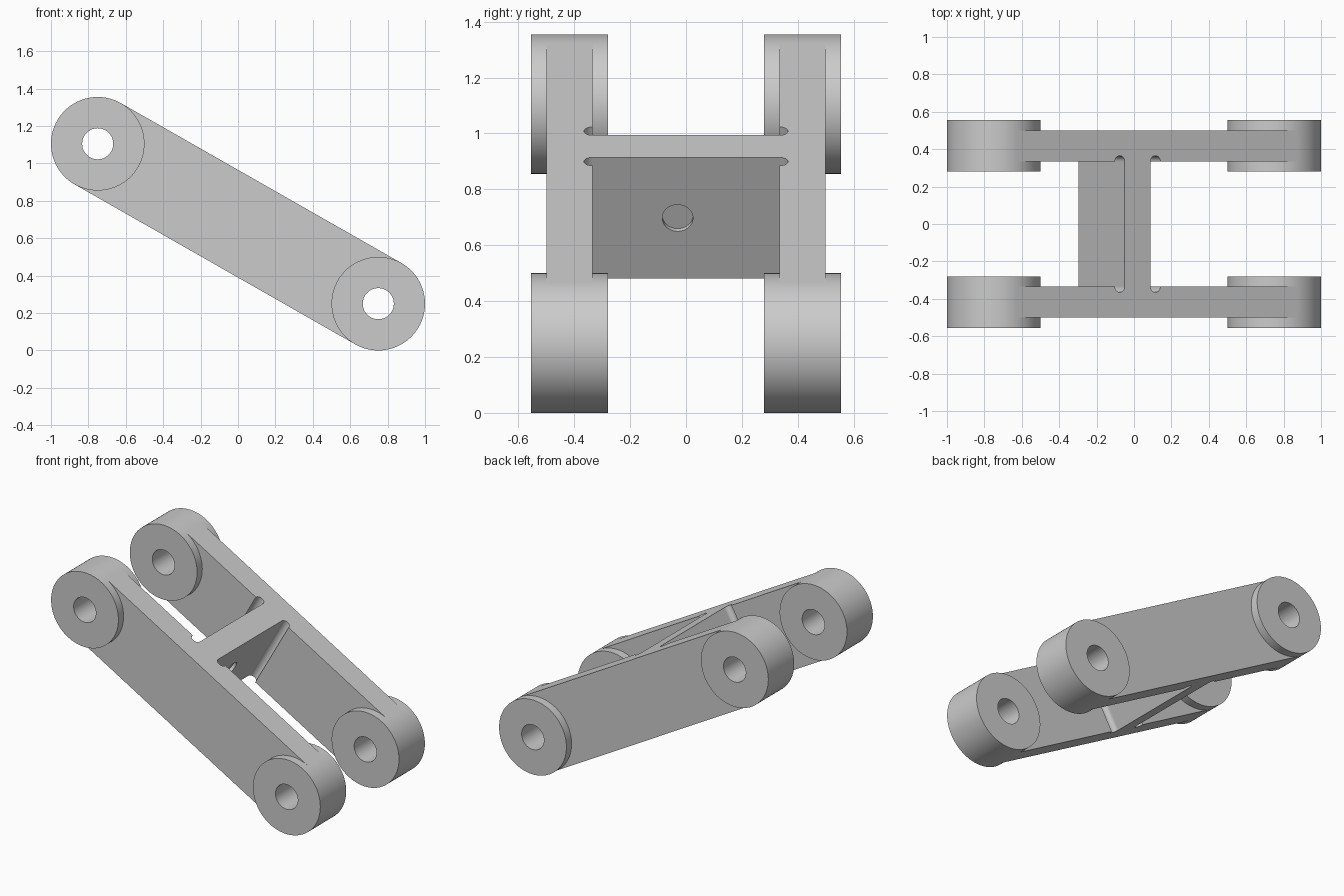
import bpy, bmesh
from math import pi, sin, cos, atan2, hypot
from mathutils import Matrix

if "Cube" in bpy.data.objects:
    bpy.data.objects.remove(bpy.data.objects["Cube"])

HALF = hypot(0.75, 0.4275)      # half distance between pivots
R, HOLE = 0.25, 0.083
Y_IN, Y_OUT = 0.335, 0.5        # side plate faces
# local frame: x along the link, z across it; tilted into place
TILT = Matrix.Translation((0, 0, 0.6775)) @ Matrix.Rotation(atan2(0.4275, 0.75), 4, 'Y')


def finish(name, bm):
    bmesh.ops.recalc_face_normals(bm, faces=bm.faces)
    me = bpy.data.meshes.new(name)
    bm.to_mesh(me)
    bm.free()
    ob = bpy.data.objects.new(name, me)
    bpy.context.collection.objects.link(ob)
    ob.matrix_world = TILT
    return ob


def smooth(ob):
    bpy.ops.object.select_all(action='DESELECT')
    ob.select_set(True)
    bpy.context.view_layer.objects.active = ob
    bpy.ops.object.shade_smooth_by_angle(angle=0.5)


def extrude_y(name, pts, y0, y1):
    bm = bmesh.new()
    f = bm.faces.new([bm.verts.new((x, y0, z)) for x, z in pts])
    ext = bmesh.ops.extrude_face_region(bm, geom=[f])['geom']
    bmesh.ops.translate(bm, vec=(0, y1 - y0, 0),
                        verts=[v for v in ext if isinstance(v, bmesh.types.BMVert)])
    return finish(name, bm)


def tube(name, cx, y0, y1, n=96):
    bm = bmesh.new()
    rings = [[bm.verts.new((cx + r * cos(2 * pi * i / n), y, r * sin(2 * pi * i / n)))
              for i in range(n)] for r, y in ((R, y0), (R, y1), (HOLE, y1), (HOLE, y0))]
    for k in range(4):
        a, b = rings[k], rings[(k + 1) % 4]
        for i in range(n):
            j = (i + 1) % n
            bm.faces.new((a[i], a[j], b[j], b[i]))
    smooth(finish(name, bm))


def cut(ob, matrix, radius, depth):
    bm = bmesh.new()
    bmesh.ops.create_cone(bm, cap_ends=True, segments=32, radius1=radius,
                          radius2=radius, depth=depth, matrix=matrix)
    cutter = finish("cutter", bm)
    cutter.hide_render = True
    mod = ob.modifiers.new("cut", 'BOOLEAN')
    mod.operation, mod.solver, mod.object = 'DIFFERENCE', 'EXACT', cutter
    bpy.ops.object.select_all(action='DESELECT')
    ob.select_set(True)
    bpy.context.view_layer.objects.active = ob
    bpy.context.view_layer.update()
    bpy.ops.object.modifier_apply(modifier=mod.name)
    bpy.data.objects.remove(cutter)


# side plate outline: straight edges tangent to the pivots, ends hugging the bosses
N = 48
arc = [(HALF - R * sin(pi * i / N), R * cos(pi * i / N)) for i in range(N + 1)]
outline = arc + [(-x, -z) for x, z in arc]

for side, label in ((-1, "front"), (1, "back")):
    plate = extrude_y(label + "_side_plate", outline, side * Y_IN, side * Y_OUT)
    # relief grooves beside the crossweb
    for x in (-0.23, -0.01):
        cut(plate, Matrix.Translation((x, side * Y_IN, 0)), 0.03, 0.7)
    smooth(plate)
    # pivot bosses
    for end, pos in ((-HALF, "upper"), (HALF, "lower")):
        tube(f"{label}_{pos}_pivot_boss", end, side * 0.28, side * 0.555)

# crossweb with shallow round recess
web = extrude_y("crossweb", [(-0.2, -R), (-0.04, -R), (-0.04, R), (-0.2, R)], -Y_IN, Y_IN)
cut(web, Matrix.Translation((-0.04, -0.03, 0)) @ Matrix.Rotation(pi / 2, 4, 'Y'), 0.055, 0.04)
smooth(web)
